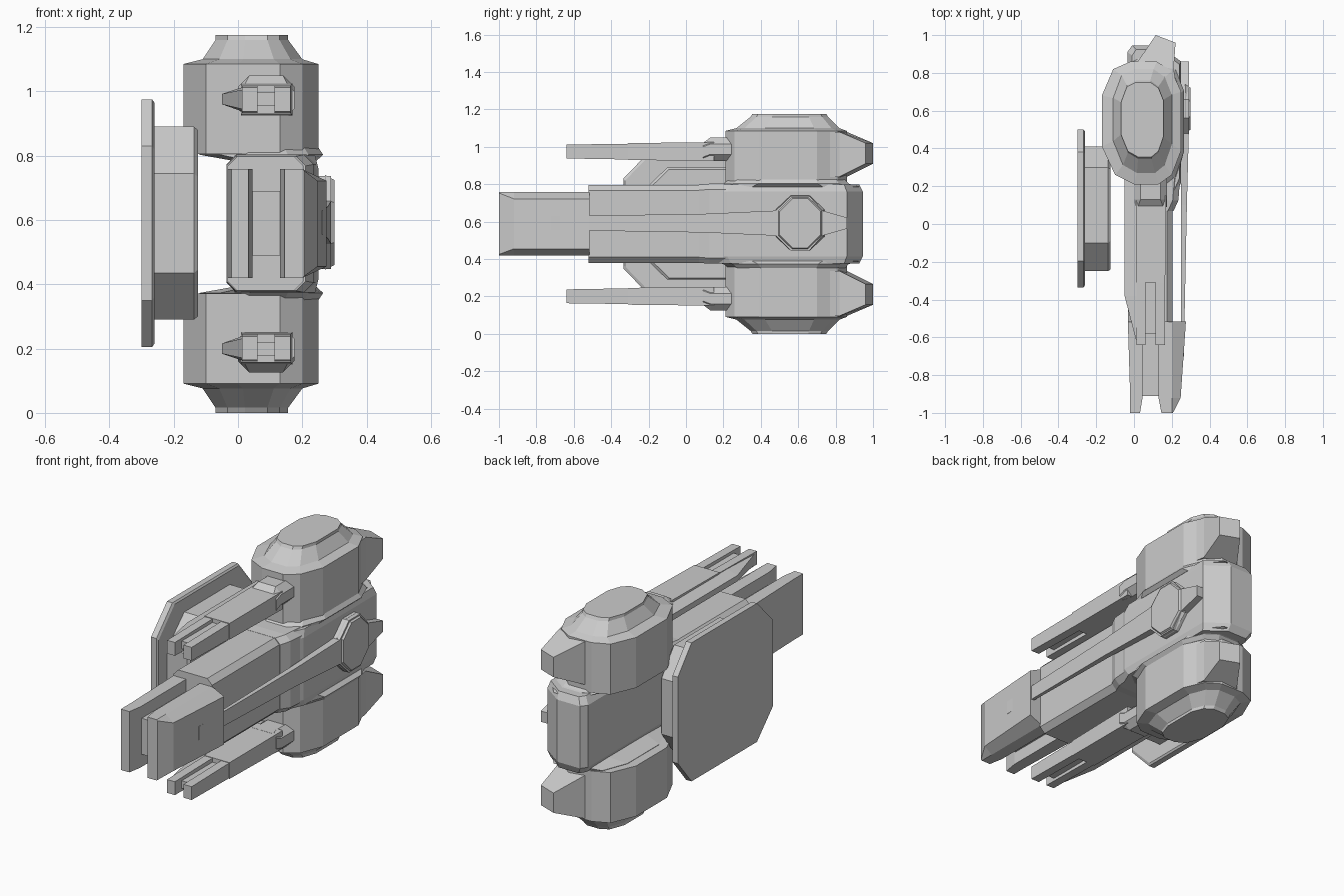
import bpy, bmesh

if "Cube" in bpy.data.objects:
    bpy.data.objects.remove(bpy.data.objects["Cube"])

HEIGHT = 1.176


def loft(name, rings, flip=False):
    """Closed solid through equal-length rings of 3D points."""
    bm = bmesh.new()
    vs = [[bm.verts.new((x, y, HEIGHT - z if flip else z)) for x, y, z in r] for r in rings]
    n = len(rings[0])
    for a, b in zip(vs, vs[1:]):
        for i in range(n):
            j = (i + 1) % n
            bm.faces.new((a[i], a[j], b[j], b[i]))
    bm.faces.new(vs[0])
    bm.faces.new(vs[-1])
    bmesh.ops.recalc_face_normals(bm, faces=bm.faces)
    me = bpy.data.meshes.new(name)
    bm.to_mesh(me)
    bm.free()
    ob = bpy.data.objects.new(name, me)
    bpy.context.collection.objects.link(ob)
    return ob


def plan(pts, z, box=None):
    """Horizontal ring; box=(x0, x1, y0, y1) refits the outline."""
    if box:
        xs, ys = [p[0] for p in pts], [p[1] for p in pts]
        fit = lambda v, s, a, b: a + (v - min(s)) / (max(s) - min(s)) * (b - a)
        pts = [(fit(x, xs, *box[:2]), fit(y, ys, *box[2:])) for x, y in pts]
    return [(x, y, z) for x, y in pts]


def section(x0, x1, z0, z1, y, c=0.0):
    """Rectangular ring across y, corners cut by c."""
    if not c:
        return [(x0, y, z0), (x1, y, z0), (x1, y, z1), (x0, y, z1)]
    return [(x0 + c, y, z0), (x1 - c, y, z0), (x1, y, z0 + c), (x1, y, z1 - c),
            (x1 - c, y, z1), (x0 + c, y, z1), (x0, y, z1 - c), (x0, y, z0 + c)]


def octagon(x, y0, y1, z0, z1, cf, cb, cz):
    """Side-facing ring with cut corners: cf front, cb back, cz vertical."""
    return [(x, y0 + cf, z0), (x, y1 - cb, z0), (x, y1, z0 + cz), (x, y1, z1 - cz),
            (x, y1 - cb, z1), (x, y0 + cf, z1), (x, y0, z1 - cz), (x, y0, z0 + cz)]


DRUM = [(0, .21), (.13, .21), (.2, .26), (.25, .39), (.25, .7), (.2, .81),
        (.12, .86), (-.02, .86), (-.11, .82), (-.17, .68), (-.17, .41), (-.1, .26)]

# Upper and lower assemblies, mirrored about mid height
for tag, flip in (("upper", False), ("lower", True)):
    # Drum with stepped cap
    loft(tag + "_drum", [
        plan(DRUM, .805), plan(DRUM, 1.085),
        plan(DRUM, 1.10, (-.11, .2, .27, .82)),
        plan(DRUM, 1.16, (-.07, .156, .345, .76)),
        plan(DRUM, HEIGHT, (-.07, .156, .355, .75))], flip)
    # Flared collar between drum and core
    loft(tag + "_collar", [
        plan(DRUM, .785, (-.02, .245, .13, .93)),
        plan(DRUM, .803, (-.12, .265, .2, .87)),
        plan(DRUM, .825, (-.12, .25, .23, .85))], flip)
    # Tapered rear fin
    loft(tag + "_rear_fin", [
        [(0, .8, .84), (.22, .76, .84), (.22, .76, 1.08), (0, .8, 1.08)],
        [(.02, .86, .84), (.21, .82, .84), (.21, .82, 1.08), (.02, .86, 1.08)],
        [(.115, 1, .91), (.22, .96, .91), (.22, .96, 1.02), (.115, 1, 1.02)]], flip)
    # Small gun: rear housing, receiver, twin rails, centre rail
    loft(tag + "_gun_housing", [
        section(0, .175, .925, 1.02, .09, .02),
        section(0, .175, .925, 1.05, .13, .035),
        section(0, .175, .925, 1.05, .26, .035)], flip)
    loft(tag + "_gun_receiver", [
        section(.01, .165, .93, 1.02, -.31), section(.01, .17, .925, 1.025, .15)], flip)
    for side, a, b in (("left", .012, .06), ("right", .113, .163)):
        loft(f"{tag}_gun_{side}_rail", [
            section(a, b, .938, 1.012, -.64), section(a, b, .932, 1.017, -.28)], flip)
    loft(tag + "_gun_centre_rail", [
        section(.055, .118, .955, .997, -.58), section(.055, .118, .955, .997, -.28)], flip)
    # Wedge on the gun's left flank
    loft(tag + "_gun_side_wedge", [
        [(.012, -.62, .945), (.02, -.62, .945), (.02, -.62, 1.005), (.012, -.62, 1.005)],
        [(-.05, -.38, .96), (.02, -.38, .935), (.02, -.38, 1.015), (-.05, -.38, .992)],
        [(-.05, .25, .96), (.02, .25, .935), (.02, .25, 1.015), (-.05, .25, .992)]], flip)

# Central core
CORE = [(-.01, .09), (.19, .09), (.25, .22), (.25, .86), (.13, .945),
        (-.01, .945), (-.035, .91), (-.035, .12)]
loft("core", [plan(CORE, .375, (-.01, .24, .12, .925)), plan(CORE, .415),
              plan(CORE, .76), plan(CORE, .80, (-.01, .24, .12, .925))])

# Main barrel housing and its rear step
loft("barrel_housing", [section(-.033, .205, .38, .797, -.52, .03),
                        section(-.033, .205, .38, .797, .2, .03)])
loft("housing_step", [section(-.036, .21, .38, .798, .07, .03),
                      section(-.036, .235, .375, .803, .125, .03),
                      section(-.036, .245, .375, .803, .25, .03)])

# Twin front prongs
loft("left_prong", [section(-.02, .032, .42, .758, -1), section(-.02, .045, .42, .758, -.92),
                    section(-.033, .045, .42, .758, -.5)])


def right_ring(y, inner, outer, z0, z1):
    return [(inner, y, .42), (.2, y, .42), (outer, y, z0), (outer, y, z1),
            (.2, y, .758), (inner, y, .758)]


loft("right_prong", [right_ring(-1, .145, .206, .425, .753),
                     right_ring(-.92, .13, .247, .455, .722),
                     right_ring(-.515, .13, .275, .455, .722)])
loft("barrel_core", [section(.03, .14, .49, .69, -.91), section(.03, .14, .49, .69, -.5)])

# Long side blade standing off the housing
MID = .592
half = [(-.72, .037), (.1, .05), (.48, .067), (.56, .145), (.66, .145), (.73, .067), (.86, .03)]
blade = [(y, MID + d) for y, d in half] + [(y, MID - d) for y, d in reversed(half)]
blade_x = lambda y, out: (.255 if y < -.6 else .28 if y < .4 else .29) if out else (.235 if y > .8 else .25)
loft("side_blade", [[(blade_x(y, False), y, z) for y, z in blade],
                    [(blade_x(y, True) + .008 * (y < -.6), y, z) for y, z in blade]])
loft("blade_medallion", [octagon(.27, .48, .74, .445, .74, .08, .08, .075),
                         octagon(.3, .5, .72, .46, .724, .07, .07, .07)])

# Left shield plate with inner mounting block
loft("shield_plate", [octagon(-.3, -.335, .5, .205, .975, .14, .12, .145),
                      octagon(-.267, -.335, .5, .205, .975, .14, .12, .145),
                      octagon(-.26, -.325, .49, .215, .965, .14, .12, .145)])
loft("shield_block", [octagon(-.265, -.25, .41, .29, .89, .15, .11, .145),
                      octagon(-.137, -.25, .41, .29, .89, .15, .11, .145),
                      octagon(-.125, -.24, .4, .3, .88, .15, .11, .145)])
